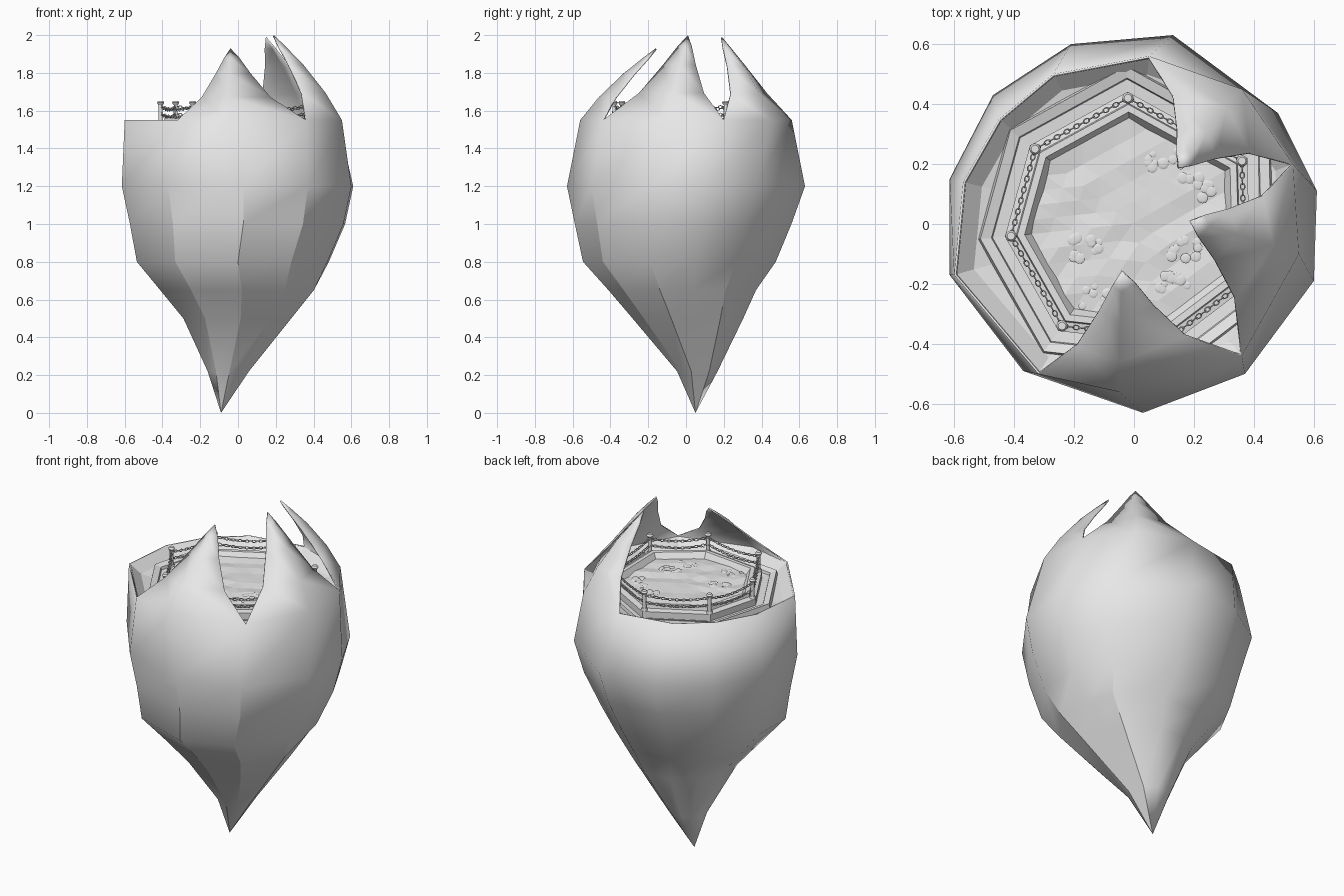
import bpy, bmesh, math, random
from mathutils import Vector, Matrix

random.seed(4)
cube = bpy.data.objects.get("Cube")
if cube:
    bpy.data.objects.remove(cube, do_unlink=True)

stone = bpy.data.materials.new("light_grey")
stone.use_nodes = True
stone.diffuse_color = (0.8, 0.8, 0.8, 1)
stone.node_tree.nodes["Principled BSDF"].inputs["Base Color"].default_value = (0.8, 0.8, 0.8, 1)


def finish(bm, name, smooth=None):
    """Turn a bmesh into a named object, smooth below the given angle."""
    mesh = bpy.data.meshes.new(name)
    bm.to_mesh(mesh)
    bm.free()
    mesh.materials.append(stone)
    obj = bpy.data.objects.new(name, mesh)
    bpy.context.collection.objects.link(obj)
    if smooth:
        bpy.ops.object.select_all(action='DESELECT')
        obj.select_set(True)
        bpy.context.view_layer.objects.active = obj
        bpy.ops.object.shade_smooth_by_angle(angle=math.radians(smooth))
    return obj


def bridge(bm, a, b):
    """Join two closed rings of equal length with quads."""
    n = len(a)
    for i in range(n):
        bm.faces.new((a[i], a[(i + 1) % n], b[(i + 1) % n], b[i]))


def ring(bm, outline, sx, sy, z, cx=0, cy=0):
    return [bm.verts.new((x * sx + cx, y * sy + cy, z)) for x, y in outline]


# Plan outlines, clockwise from the back
girth = [(0.13, 0.63), (0.48, 0.37), (0.61, 0.11), (0.6, -0.19), (0.37, -0.5), (0.03, -0.63),
         (-0.37, -0.49), (-0.615, -0.17), (-0.615, 0.15), (-0.47, 0.43), (-0.21, 0.6)]
rim = [(0.05, 0.56), (0.36, 0.45), (0.53, 0.2), (0.55, -0.1), (0.36, -0.44), (-0.05, -0.56),
       (-0.32, -0.5), (-0.6, -0.17), (-0.57, 0.14), (-0.45, 0.35), (-0.27, 0.5)]
posts = [(-0.02, 0.42), (0.36, 0.21), (0.37, -0.19), (0.12, -0.38),
         (-0.24, -0.34), (-0.41, -0.04), (-0.33, 0.25)]
RIM_Z = 1.55

# Bud shell: rings (x scale, y scale, height, centre) down to the off-centre point
bm = bmesh.new()
rim_ring = ring(bm, rim, 1, 1, RIM_Z)
levels = [(1, 1, 1.2, 0, 0), (0.93, 0.91, 1.0, 0, -0.015), (0.83, 0.81, 0.8, -0.025, -0.035),
          (0.67, 0.62, 0.65, 0, -0.02), (0.47, 0.465, 0.5, 0, 0.01), (0.18, 0.17, 0.22, -0.05, 0.06)]
last = rim_ring
seams = []
for sx, sy, z, cx, cy in levels:
    row = ring(bm, girth, sx, sy, z, cx, cy)
    if z < 0.7:  # flat panel low on the right
        row[2].co = (row[1].co + row[3].co) / 2
    bridge(bm, last, row)
    if z < 1.2:
        seams += [(last[c], row[c]) for c in (4, 5, 6)]
    if z < 0.8:
        seams += [(last[c], row[c]) for c in (1, 3)]
    last = row
point = bm.verts.new((-0.09, 0.05, 0))
for i in range(len(last)):
    bm.faces.new((last[i], last[(i + 1) % len(last)], point))
seams += [(last[c], point) for c in (1, 3, 5, 6)]

# Curved horns rising from the rim: starting column and tip
horns = [(0, (0.15, 0.19, 1.99)), (2, (0.19, 0.01, 2.0)), (4, (-0.04, -0.16, 1.93))]
for start, tip in horns:
    tip = Vector(tip)
    low = rim_ring[start:start + 3]
    base = [v.co.copy() for v in low]
    out = Vector((base[1].x, base[1].y, 0)).normalized()
    for t in (0.32, 0.65, 0.87):
        bow = math.sin(math.pi * t)
        mid = base[1].lerp(tip, t) + out * 0.035 * bow
        row = [bm.verts.new(base[0].lerp(tip, t).lerp(mid, 0.25 * bow)), bm.verts.new(mid),
               bm.verts.new(base[2].lerp(tip, t).lerp(mid, 0.25 * bow))]
        for k in (0, 1):
            bm.faces.new((low[k], row[k], row[k + 1], low[k + 1]))
        low = row
    end = bm.verts.new(tip)
    for k in (0, 1):
        bm.faces.new((low[k], end, low[k + 1]))
bmesh.ops.recalc_face_normals(bm, faces=bm.faces)
middle = Vector((0, 0, 1))
if sum(f.normal.dot(f.calc_center_median() - middle) for f in bm.faces) < 0:
    bmesh.ops.reverse_faces(bm, faces=bm.faces)
sharp_pairs = [(a.co.copy(), b.co.copy()) for a, b in seams]
shell = finish(bm, "bud_shell", 60)
for e in shell.data.edges:
    ends = [shell.data.vertices[i].co for i in e.vertices]
    if any((ends[0] - a).length + (ends[1] - b).length < 1e-4 or
           (ends[1] - a).length + (ends[0] - b).length < 1e-4 for a, b in sharp_pairs):
        e.use_edge_sharp = True
wall = shell.modifiers.new("thickness", 'SOLIDIFY')
wall.thickness = 0.008
wall.offset = -1


def stepped(name, outline, steps):
    """Nested rings, closed in the middle, facing up and out."""
    bm = bmesh.new()
    last = None
    for scale, z in steps:
        row = ring(bm, outline, scale, scale, z)
        if last:
            bridge(bm, last, row)
        last = row
    cap = bm.faces.new(last)
    bmesh.ops.recalc_face_normals(bm, faces=bm.faces)
    if cap.normal.z < 0:
        bmesh.ops.reverse_faces(bm, faces=bm.faces)
    return finish(bm, name)


# Inner wall of the bud, stepped seven-sided ledge, and raised platform
stepped("inner_bowl", rim, [(0.985, 1.548), (0.89, 1.5), (0.6, 1.47)])
stepped("ledge", posts, [(1.27, 1.49), (1.25, 1.525), (1.16, 1.515), (1.15, 1.5), (0.8, 1.49)])
stepped("platform", posts, [(1.05, 1.45), (1.05, 1.535), (0.96, 1.54), (0.95, 1.56),
                            (0.89, 1.56), (0.83, 1.525), (0.5, 1.515)])

# Rippled arena floor
bm = bmesh.new()
floor = bm.faces.new(ring(bm, posts, 0.845, 0.845, 1.53))
bmesh.ops.poke(bm, faces=[floor])
bmesh.ops.subdivide_edges(bm, edges=bm.edges, cuts=4, use_grid_fill=True)
for v in bm.verts:
    x, y = v.co.x, v.co.y
    v.co.z += 0.004 * math.sin(40 * (y - 0.5 * x)) + random.uniform(-0.002, 0.002)
bmesh.ops.recalc_face_normals(bm, faces=bm.faces)
if sum(f.normal.z for f in bm.faces) < 0:
    bmesh.ops.reverse_faces(bm, faces=bm.faces)
finish(bm, "arena_floor")

# Flat pebble clusters lying on the floor
bm = bmesh.new()
for cx, cy in [(0.1, 0.22), (0.21, 0.12), (-0.15, -0.08), (0.17, -0.08), (0.14, -0.2), (-0.12, -0.24)]:
    for i in range(10):
        r = random.uniform(0.01, 0.02)
        spot = Vector((cx + random.uniform(-0.055, 0.055), cy + random.uniform(-0.035, 0.035), 1.533))
        bmesh.ops.create_icosphere(bm, subdivisions=2, radius=r,
                                   matrix=Matrix.Translation(spot) @ Matrix.Diagonal((1, 1, 0.15, 1)))
finish(bm, "pebbles", 60)

# Fence posts with foot, shaft and cap
bm = bmesh.new()
for x, y in posts:
    for r1, r2, z0, z1 in [(0.019, 0.015, 1.53, 1.55), (0.011, 0.01, 1.55, 1.635),
                           (0.012, 0.019, 1.63, 1.642), (0.019, 0.013, 1.642, 1.652)]:
        bmesh.ops.create_cone(bm, cap_ends=True, segments=12, radius1=r1, radius2=r2, depth=z1 - z0,
                              matrix=Matrix.Translation((x, y, (z0 + z1) / 2)))
finish(bm, "fence_posts", 40)


def add_link(bm, matrix, length=0.011, width=0.007, wire=0.0025, n=10, m=5):
    """One oval chain link."""
    rows = []
    for i in range(n):
        a = math.tau * i / n
        row = []
        for j in range(m):
            b = math.tau * j / m
            grow = wire * math.cos(b)
            p = Vector(((length + grow) * math.cos(a), (width + grow) * math.sin(a), wire * math.sin(b)))
            row.append(bm.verts.new(matrix @ p))
        rows.append(row)
    for i in range(n):
        bridge(bm, rows[i], rows[(i + 1) % n])


# Two sagging chains between neighbouring posts
bm = bmesh.new()
for i, a in enumerate(posts):
    b = posts[(i + 1) % len(posts)]
    for height in (1.585, 1.625):
        p, q = Vector((*a, height)), Vector((*b, height))
        span = q - p
        heading = math.atan2(span.y, span.x)
        count = round(span.length / 0.019)
        for k in range(count):
            t = (k + 0.5) / count
            spot = p + span * t - Vector((0, 0, 0.08 * t * (1 - t)))
            slope = math.atan2(0.08 * (1 - 2 * t), span.length)
            add_link(bm, Matrix.Translation(spot) @ Matrix.Rotation(heading, 4, 'Z')
                     @ Matrix.Rotation(slope, 4, 'Y') @ Matrix.Rotation(math.pi / 2 * (k % 2), 4, 'X'))
bmesh.ops.recalc_face_normals(bm, faces=bm.faces)
finish(bm, "fence_chains", 60)
